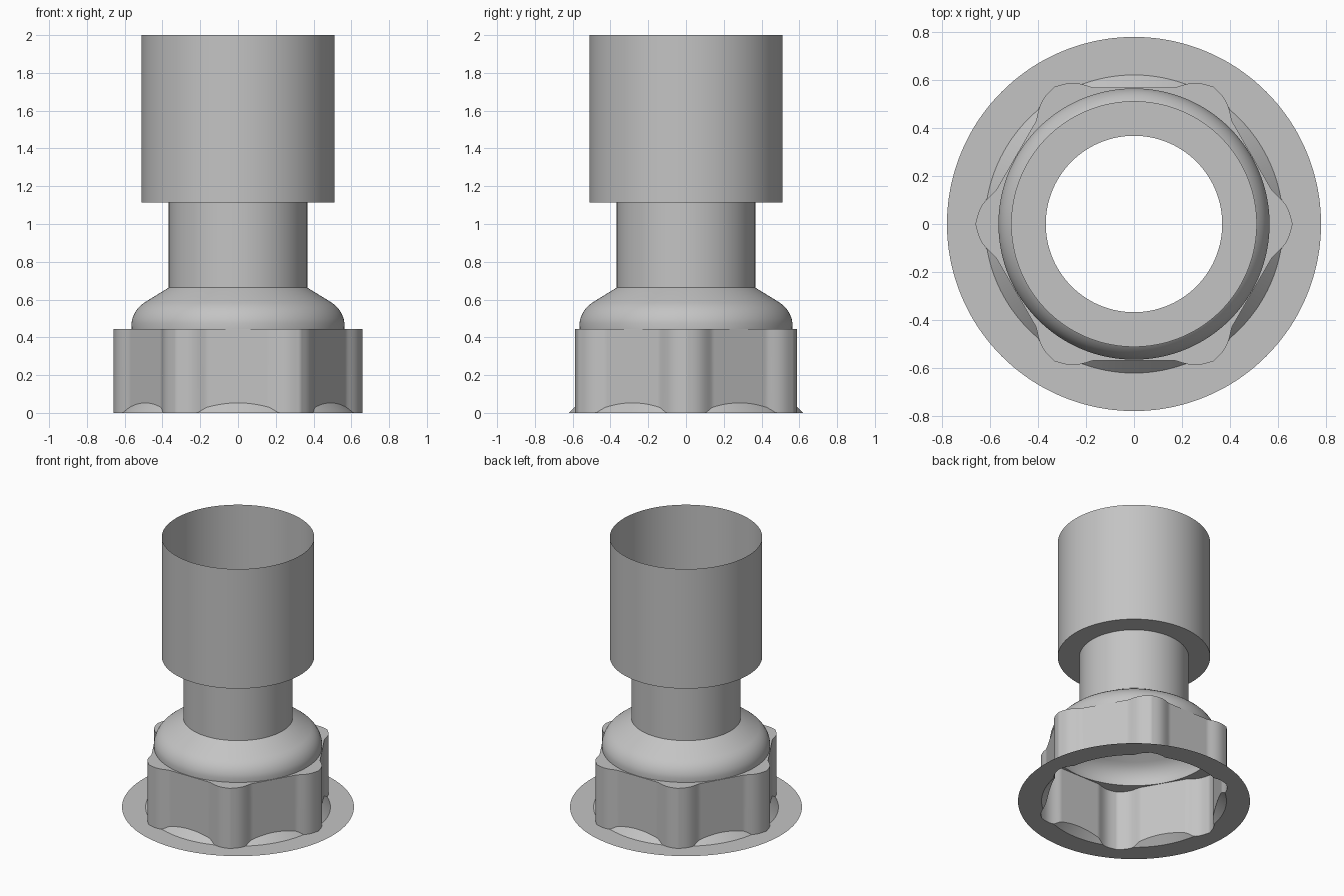
import bpy, bmesh, math

cube = bpy.data.objects.get("Cube")
if cube:
    bpy.data.objects.remove(cube, do_unlink=True)

grey = bpy.data.materials.new("plain grey")
grey.use_nodes = True
colour = (0.55, 0.55, 0.55, 1)
grey.diffuse_color = colour
grey.node_tree.nodes["Principled BSDF"].inputs["Base Color"].default_value = colour

STEPS = 360
SIXTH = math.pi / 3
FLAT, LOBE_CENTRE, LOBE_RADIUS = 0.567, 0.51, 0.145
FOOT, NUT_TOP, BORE = 0.62, 0.445, 0.367


def nut_radius(angle):
    """Hexagon flats blended softly into six round grip lobes."""
    phi = (angle + SIXTH / 2) % SIXTH - SIXTH / 2
    flat = FLAT / math.cos(abs(phi) - SIXTH / 2)
    inside = LOBE_RADIUS ** 2 - (LOBE_CENTRE * math.sin(phi)) ** 2
    if inside < 0:
        return flat
    lobe = LOBE_CENTRE * math.cos(phi) + math.sqrt(inside)
    blend = max(0.02 - abs(flat - lobe), 0)
    return max(flat, lobe) + blend ** 2 / 0.08


def foot_radius(angle):
    return max(FOOT, nut_radius(angle))


def chamfer_height(angle):
    return max(0, FOOT - nut_radius(angle))


def skin(name, rings):
    """Sheet through rings of (radius, height); either may vary with angle."""
    bm = bmesh.new()
    loops = []
    for radius, height in rings:
        loop = []
        for i in range(STEPS):
            a = 2 * math.pi * i / STEPS
            r = radius(a) if callable(radius) else radius
            z = height(a) if callable(height) else height
            loop.append(bm.verts.new((r * math.cos(a), r * math.sin(a), z)))
        loops.append(loop)
    for low, high in zip(loops, loops[1:]):
        for i in range(STEPS):
            j = (i + 1) % STEPS
            bm.faces.new((low[i], low[j], high[j], high[i]))
    bmesh.ops.remove_doubles(bm, verts=bm.verts, dist=0.00001)
    mesh = bpy.data.meshes.new(name)
    bm.to_mesh(mesh)
    bm.free()
    mesh.materials.append(grey)
    obj = bpy.data.objects.new(name, mesh)
    bpy.context.collection.objects.link(obj)
    bpy.ops.object.select_all(action="DESELECT")
    obj.select_set(True)
    bpy.context.view_layer.objects.active = obj
    bpy.ops.object.shade_smooth_by_angle(angle=math.radians(30))


# Flat sealing ring on the ground
skin("base_flange", [(0.778, 0), (foot_radius, 0)])

# Grip nut: flared foot, lobed wall and flat rim
skin("grip_nut", [(foot_radius, 0), (nut_radius, chamfer_height),
                  (nut_radius, NUT_TOP), (0.563, NUT_TOP)])

# Rounded shoulder rising to the neck
skin("shoulder", [(0.563, NUT_TOP), (0.564, 0.475), (0.559, 0.5), (0.549, 0.525),
                  (0.534, 0.549), (0.515, 0.569), (0.493, 0.586), (BORE, 0.663)])

# Narrow neck, then the wide open collar with its stepped underside
skin("neck", [(BORE, 0.663), (BORE, 1.115)])
skin("collar", [(BORE, 1.115), (0.511, 1.115), (0.511, 2)])
